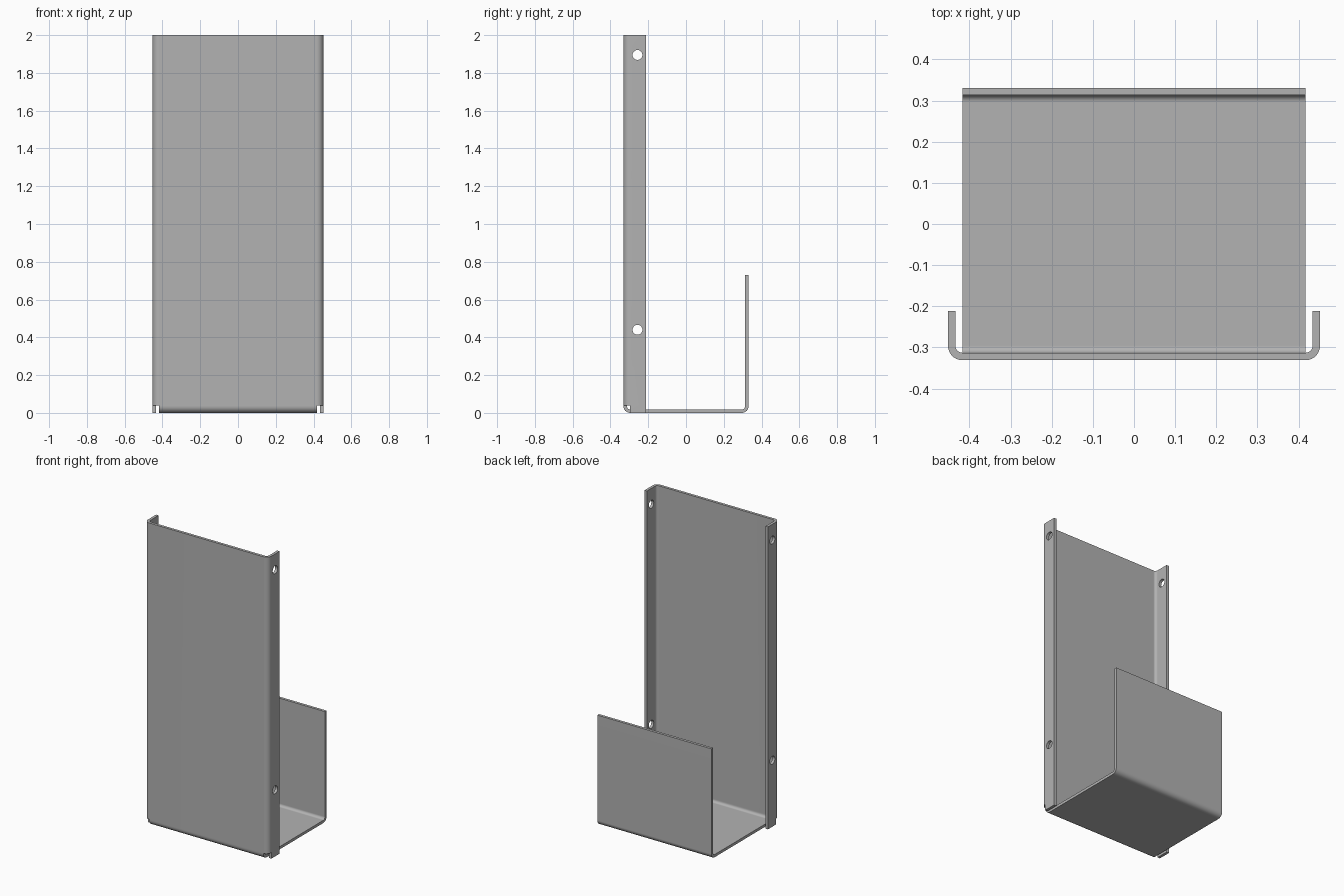
import bpy, bmesh
from math import sin, cos, pi

if "Cube" in bpy.data.objects:
    bpy.data.objects.remove(bpy.data.objects["Cube"], do_unlink=True)

# Overall dimensions
W, D, H = 0.452, 0.331, 2.0      # half width, half depth, height
T, R = 0.018, 0.035              # sheet thickness, outer bend radius
FLANGE_Y, NOTCH_Z, LIP_Z = -0.211, 0.04, 0.73
SEG = 8

steel = bpy.data.materials.new("grey steel")
steel.use_nodes = True
grey = (0.45, 0.45, 0.45, 1)
steel.diffuse_color = grey
steel.node_tree.nodes["Principled BSDF"].inputs["Base Color"].default_value = grey


def bend(cx, cy, start):
    """Quarter-circle bend, turning counter-clockwise from the start angle."""
    return [(cx + R * cos(start + i * pi / 2 / SEG), cy + R * sin(start + i * pi / 2 / SEG))
            for i in range(SEG + 1)]


bm = bmesh.new()


def strip(profile, to_a, to_b):
    """Strip of quads between two sweeps of a profile."""
    a = [bm.verts.new(to_a(p)) for p in profile]
    b = [bm.verts.new(to_b(p)) for p in profile]
    for i in range(len(profile) - 1):
        bm.faces.new((a[i], a[i + 1], b[i + 1], b[i]))


# Front panel with the two side flanges, as an x-y profile
left_end, right_end = (-W, FLANGE_Y), (W, FLANGE_Y)
left_bend = bend(-W + R, -D + R, pi)
right_bend = bend(W - R, -D + R, 1.5 * pi)
channel = [left_end] + left_bend + right_bend + [right_end]
strip(channel, lambda p: (*p, NOTCH_Z), lambda p: (*p, H))

# Flange feet beside the bend relief notches
for foot in ([left_end, left_bend[0]], [right_bend[-1], right_end]):
    strip(foot, lambda p: (*p, 0), lambda p: (*p, NOTCH_Z))

# Tray floor and rear lip, as a y-z profile
tray = [(-D, NOTCH_Z)] + bend(-D + R, R, pi) + bend(D - R, R, 1.5 * pi) + [(D, LIP_Z)]
strip(tray, lambda p: (-W + R, *p), lambda p: (W - R, *p))

bmesh.ops.remove_doubles(bm, verts=bm.verts, dist=0.0005)
mesh = bpy.data.meshes.new("folded_bracket")
bm.to_mesh(mesh)
bm.free()
bracket = bpy.data.objects.new("folded_bracket", mesh)
bpy.context.collection.objects.link(bracket)
mesh.materials.append(steel)

# Sheet thickness, inwards from the outer skin
solid = bracket.modifiers.new("sheet thickness", 'SOLIDIFY')
solid.thickness = T
solid.offset = -1
solid.use_even_offset = True

# Screw holes through both flanges
cutters = []
for z in (0.44, 1.895):
    bpy.ops.mesh.primitive_cylinder_add(vertices=32, radius=0.026, depth=1.2,
                                        location=(0, -0.257, z), rotation=(0, pi / 2, 0))
    cutter = bpy.context.object
    cutter.name = "screw_hole_cutter"
    cutter.hide_render = True
    cutter.data.materials.append(steel)
    cutters.append(cutter)
    hole = bracket.modifiers.new("screw hole", 'BOOLEAN')
    hole.operation = 'DIFFERENCE'
    hole.solver = 'EXACT'
    hole.object = cutter

bpy.ops.object.select_all(action='DESELECT')
bracket.select_set(True)
bpy.context.view_layer.objects.active = bracket
for name in [m.name for m in bracket.modifiers]:
    bpy.ops.object.modifier_apply(modifier=name)
for cutter in cutters:
    bpy.data.objects.remove(cutter, do_unlink=True)

# Smooth bends, crisp sheet edges, flat panels
bpy.ops.object.shade_smooth_by_angle(angle=pi / 6)
weighted = bracket.modifiers.new("flat panel normals", 'WEIGHTED_NORMAL')
weighted.keep_sharp = True
